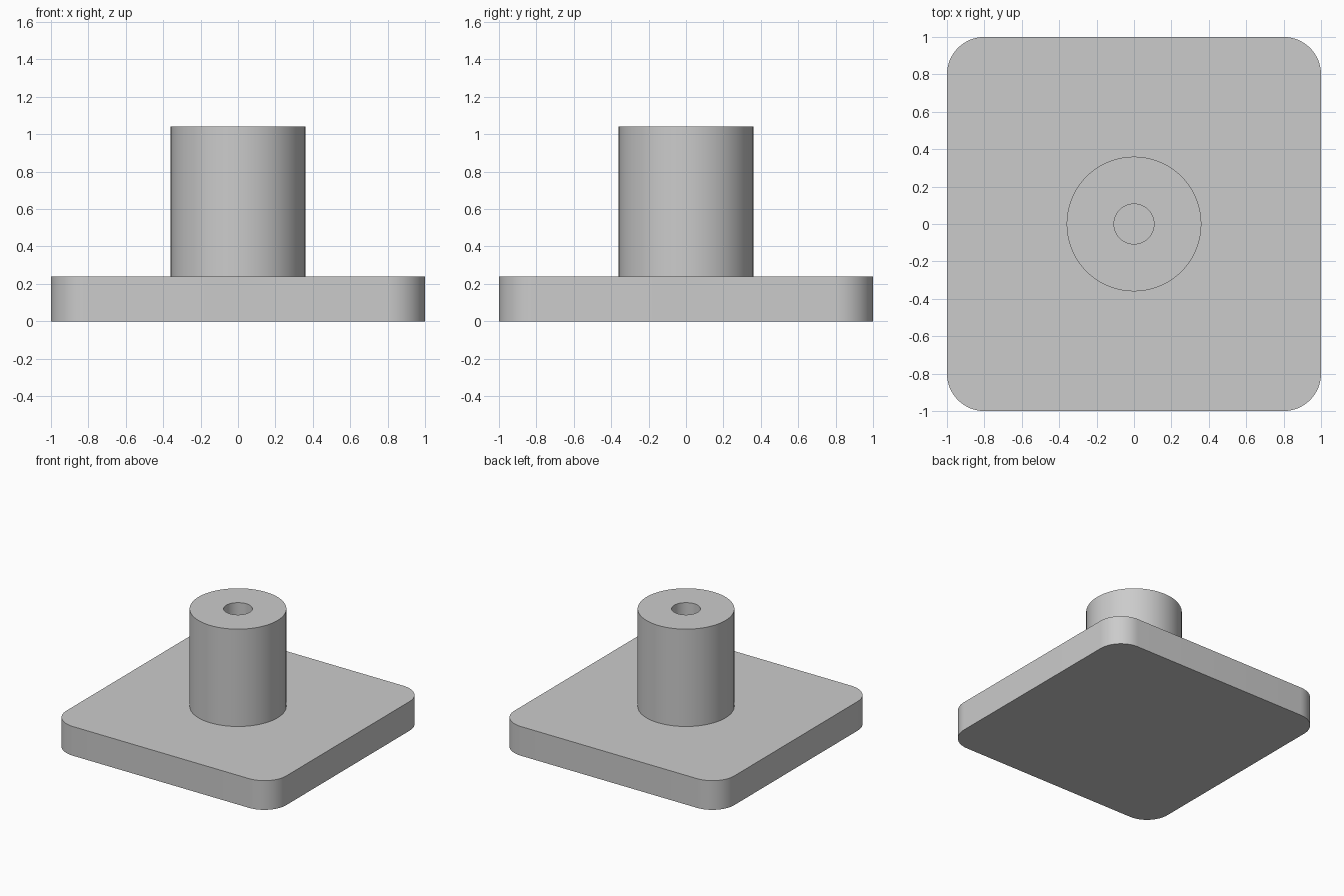
import bpy
import bmesh
from math import cos, sin, pi, radians

cube = bpy.data.objects.get("Cube")
if cube:
    bpy.data.objects.remove(cube, do_unlink=True)

HALF, CORNER = 1.0, 0.2           # plate half width and corner radius
PLATE_TOP, POST_TOP = 0.24, 1.04
POST_R, HOLE_R = 0.36, 0.107

grey = bpy.data.materials.new("light grey")
grey.use_nodes = True
colour = (0.6, 0.6, 0.6, 1)
grey.diffuse_color = colour
grey.node_tree.nodes["Principled BSDF"].inputs["Base Color"].default_value = colour


def finish(name, bm):
    """Turn a bmesh into a smooth object with sharp edges kept."""
    bmesh.ops.recalc_face_normals(bm, faces=bm.faces)
    mesh = bpy.data.meshes.new(name)
    bm.to_mesh(mesh)
    bm.free()
    mesh.materials.append(grey)
    obj = bpy.data.objects.new(name, mesh)
    bpy.context.collection.objects.link(obj)
    bpy.ops.object.select_all(action="DESELECT")
    obj.select_set(True)
    bpy.context.view_layer.objects.active = obj
    bpy.ops.object.shade_smooth_by_angle(angle=radians(30))
    return obj


# Base plate: rounded square outline, extruded upwards
bm = bmesh.new()
outline = []
steps = 16
for quarter, (sx, sy) in enumerate([(1, 1), (-1, 1), (-1, -1), (1, -1)]):
    for i in range(steps + 1):
        a = (quarter + i / steps) * pi / 2
        outline.append(bm.verts.new((sx * (HALF - CORNER) + CORNER * cos(a),
                                     sy * (HALF - CORNER) + CORNER * sin(a), 0)))
bottom = bm.faces.new(outline)
top = bmesh.ops.extrude_face_region(bm, geom=[bottom], use_keep_orig=True)["geom"]
bmesh.ops.translate(bm, vec=(0, 0, PLATE_TOP),
                    verts=[v for v in top if isinstance(v, bmesh.types.BMVert)])
finish("base_plate", bm)

# Post: tube wall revolved around z, standing on the plate with a central bore
bm = bmesh.new()
profile = [(POST_R, PLATE_TOP), (POST_R, POST_TOP), (HOLE_R, POST_TOP), (HOLE_R, PLATE_TOP)]
points = [bm.verts.new((r, 0, z)) for r, z in profile]
edges = [bm.edges.new(points[i:i + 2]) for i in range(len(points) - 1)]
bmesh.ops.spin(bm, geom=points + edges, cent=(0, 0, 0), axis=(0, 0, 1),
               angle=2 * pi, steps=96, use_merge=True)
bmesh.ops.remove_doubles(bm, verts=bm.verts, dist=0.0001)
finish("bored_post", bm)
